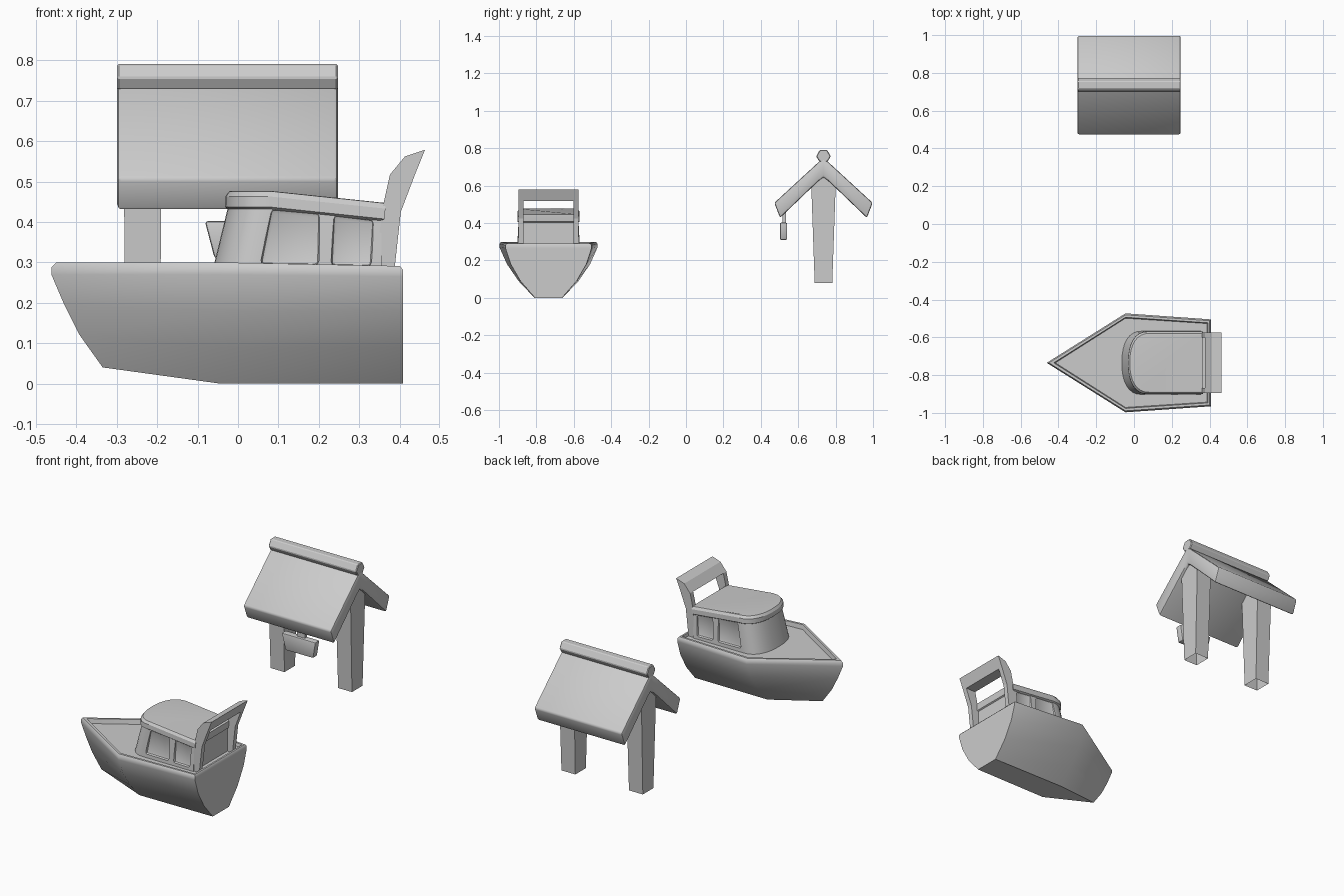
import bpy, bmesh, math
from mathutils import Vector

if "Cube" in bpy.data.objects:
    bpy.data.objects.remove(bpy.data.objects["Cube"])

BOAT_Y, HUT_Y, HUT_X = -0.735, 0.735, -0.026


def loft(name, rings, cap_start=True, cap_end=True, offset=(0, 0, 0)):
    """Skin equal-length closed rings of points."""
    bm = bmesh.new()
    rows = [[bm.verts.new(Vector(p) + Vector(offset)) for p in r] for r in rings]
    for a, b in zip(rows, rows[1:]):
        for i in range(len(a)):
            j = (i + 1) % len(a)
            bm.faces.new((a[i], a[j], b[j], b[i]))
    if cap_start:
        bm.faces.new(rows[0][::-1])
    if cap_end:
        bm.faces.new(rows[-1])
    bmesh.ops.recalc_face_normals(bm, faces=bm.faces)
    me = bpy.data.meshes.new(name)
    bm.to_mesh(me)
    bm.free()
    ob = bpy.data.objects.new(name, me)
    bpy.context.collection.objects.link(ob)
    return ob


def prism_y(name, xz, y0, y1):
    return loft(name, [[(x, y, z) for x, z in xz] for y in (y0, y1)])


def prism_x(name, yz, x0, x1):
    return loft(name, [[(x, y, z) for y, z in yz] for x in (x0, x1)])


def activate(ob):
    bpy.ops.object.select_all(action='DESELECT')
    ob.select_set(True)
    bpy.context.view_layer.objects.active = ob


def bevel(ob, width, segments=1):
    m = ob.modifiers.new("bevel", 'BEVEL')
    m.width, m.segments, m.limit_method = width, segments, 'ANGLE'
    m.angle_limit = math.radians(40)
    activate(ob)
    bpy.ops.object.modifier_apply(modifier=m.name)


def smooth(ob, angle):
    activate(ob)
    bpy.ops.object.shade_smooth_by_angle(angle=math.radians(angle))


# Hull: five-sided rings from keel up, over the rim and down to the deck
def hull_ring(bow, mid, stern):
    (bx, bz), (mw, mz), (sx, sw, sz) = bow, mid, stern
    return [(bx, 0, bz), (-0.045, -mw, mz), (sx, -sw, sz), (sx, sw, sz), (-0.045, mw, mz)]


hull = loft("hull", [
    hull_ring((-0.335, 0.04), (0.075, 0.0), (0.408, 0.072, 0.0)),
    hull_ring((-0.392, 0.12), (0.16, 0.09), (0.408, 0.15, 0.09)),
    hull_ring((-0.43, 0.195), (0.222, 0.18), (0.408, 0.202, 0.18)),
    hull_ring((-0.462, 0.27), (0.262, 0.27), (0.408, 0.23, 0.265)),
    hull_ring((-0.462, 0.288), (0.262, 0.288), (0.408, 0.23, 0.282)),
    hull_ring((-0.45, 0.3), (0.254, 0.3), (0.401, 0.223, 0.291)),
    hull_ring((-0.425, 0.3), (0.241, 0.3), (0.391, 0.212, 0.291)),
    hull_ring((-0.416, 0.275), (0.236, 0.275), (0.387, 0.208, 0.275)),
], offset=(0, BOAT_Y, 0))
smooth(hull, 38)


# Cabin: U-shaped plan with a rounded front and a roof falling aft
def roof_z(x):
    return 0.477 - 0.105 * max(0.0, x - 0.08)


def cabin_ring(front, half, back, z=None, drop=0.0, depth=0.105):
    pts = [(back, -half), (0.08, -half)]
    for i in range(17):
        a = -math.pi / 2 + math.pi * i / 16
        c, s = math.cos(a), math.sin(a)
        pts.append((front + depth - depth * abs(c) ** 0.85,
                    half * math.copysign(abs(s) ** 0.85, s)))
    pts += [(0.08, half), (back, half)]
    return [(x, y, z if z is not None else roof_z(x) - drop) for x, y in pts]


cabin = loft("cabin", [
    cabin_ring(-0.066, 0.168, 0.355, z=0.268),
    cabin_ring(-0.026, 0.159, 0.355, drop=0.045),
    cabin_ring(-0.032, 0.166, 0.362, drop=0.040),
    cabin_ring(-0.031, 0.165, 0.365, drop=0.014),
    cabin_ring(-0.022, 0.156, 0.365, drop=0.001),
    cabin_ring(-0.012, 0.148, 0.365, drop=0.0),
], offset=(0, BOAT_Y, 0))

# Recessed side windows
windows = [
    [(0.055, 0.295), (0.082, 0.433), (0.203, 0.422), (0.2, 0.293)],
    [(0.23, 0.292), (0.236, 0.418), (0.337, 0.406), (0.33, 0.29)],
]
for side in (-1, 1):
    for outline in windows:
        cutter = prism_y("window_cutter", outline, BOAT_Y + side * 0.152, BOAT_Y + side * 0.2)
        cutter.hide_render = True
        bevel(cutter, 0.011, 2)
        m = cabin.modifiers.new("window", 'BOOLEAN')
        m.operation, m.solver, m.object = 'DIFFERENCE', 'EXACT', cutter
        activate(cabin)
        bpy.ops.object.modifier_apply(modifier=m.name)
        bpy.data.objects.remove(cutter)
smooth(cabin, 30)

# Stern arch: two raked posts joined by a bar
top = [(0.438, 0.517), (0.463, 0.579), (0.413, 0.562), (0.376, 0.517)]
post = [(0.336, 0.27), (0.386, 0.27), (0.403, 0.425)] + top + [(0.36, 0.445)]
for label, side in (("front", -1), ("back", 1)):
    prism_y("arch_post_" + label, post, BOAT_Y + side * 0.134, BOAT_Y + side * 0.161)
prism_y("arch_bar", top, BOAT_Y - 0.134, BOAT_Y + 0.134)

# Shelter roof: chevron slab with softened edges
X0, X1 = -0.299, 0.247
half_roof = [(0.263, 0.508), (0.232, 0.428), (0.03, 0.622)]
roof_yz = ([(0, 0.75)] + half_roof + [(0, 0.646)]
           + [(-y, z) for y, z in reversed(half_roof)])
roof = prism_x("roof", [(HUT_Y + y, z) for y, z in roof_yz], X0, X1)
bevel(roof, 0.009, 2)
smooth(roof, 35)

# Hexagonal ridge cap
cap = [(0.022, 0.728), (0.039, 0.757), (0.02, 0.791)]
ridge = cap + [(-y, z) for y, z in reversed(cap)]
ridge_cap = prism_x("ridge_cap", [(HUT_Y + y, z) for y, z in ridge], X0, X1)
bevel(ridge_cap, 0.004)


# Tapered shelter posts, open underneath
def square(cx, hx, hy, z):
    return [(cx + sx * hx, HUT_Y + sy * hy, z)
            for sx, sy in ((-1, -1), (1, -1), (1, 1), (-1, 1))]


for label, side in (("left", -1), ("right", 1)):
    cx = HUT_X + side * 0.21
    loft("shelter_post_" + label,
         [square(cx, 0.043, 0.047, 0.08), square(cx, 0.047, 0.065, 0.595),
          square(cx, 0.047, 0.02, 0.65)], cap_start=False)

# Hanging board and its hanger
board = prism_y("hanging_board",
                [(-0.058, 0.31), (-0.082, 0.402), (0.13, 0.402), (0.115, 0.31)], 0.502, 0.541)
bevel(board, 0.007, 2)
smooth(board, 35)
prism_y("board_hanger", [(0.005, 0.395), (0.055, 0.395), (0.055, 0.47), (0.005, 0.47)],
        0.515, 0.535)
